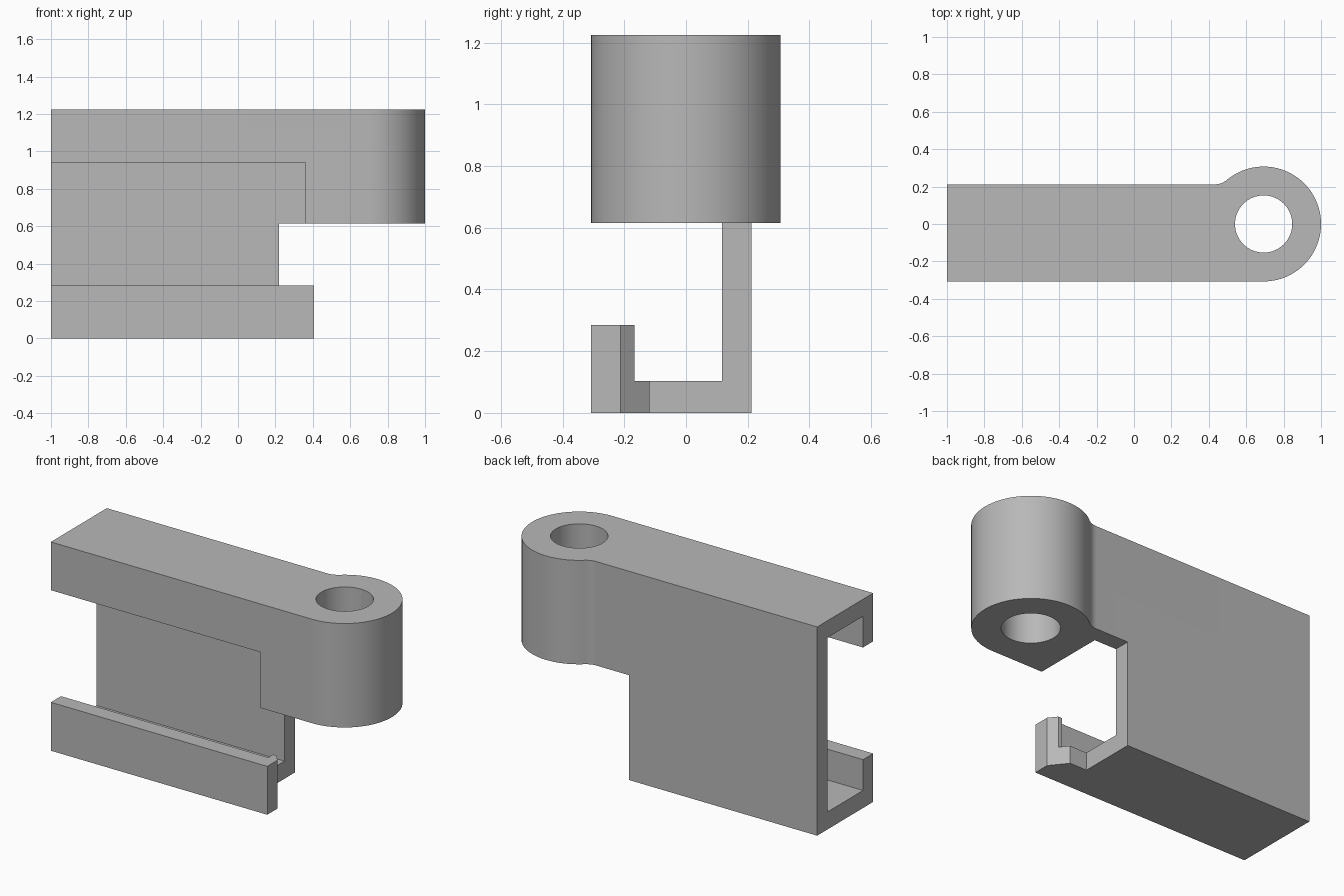
import bpy, bmesh, math

if "Cube" in bpy.data.objects:
    bpy.data.objects.remove(bpy.data.objects["Cube"], do_unlink=True)

grey = bpy.data.materials.new("mid_grey")
grey.use_nodes = True
colour = (0.48, 0.48, 0.48, 1)
grey.diffuse_color = colour
grey.node_tree.nodes["Principled BSDF"].inputs["Base Color"].default_value = colour


def prism(name, outline, low, high):
    """Extrude a plan outline from one height to another."""
    bm = bmesh.new()
    face = bm.faces.new([bm.verts.new((x, y, low)) for x, y in outline])
    top = bmesh.ops.extrude_face_region(bm, geom=[face])["geom"]
    for v in top:
        if isinstance(v, bmesh.types.BMVert):
            v.co.z = high
    bmesh.ops.recalc_face_normals(bm, faces=bm.faces)
    mesh = bpy.data.meshes.new(name)
    bm.to_mesh(mesh)
    bm.free()
    mesh.materials.append(grey)
    ob = bpy.data.objects.new(name, mesh)
    bpy.context.collection.objects.link(ob)
    return ob


def box(x0, x1, y0, y1):
    return [(x0, y0), (x1, y0), (x1, y1), (x0, y1)]


def arc(cx, cy, r, a0, a1, steps):
    angles = [a0 + (a1 - a0) * i / steps for i in range(steps + 1)]
    return [(cx + r * math.cos(a), cy + r * math.sin(a)) for a in angles]


def combine(target, other, operation):
    """Apply a boolean and discard the second solid."""
    other.hide_render = True
    mod = target.modifiers.new("combine", "BOOLEAN")
    mod.operation, mod.solver, mod.object = operation, "EXACT", other
    bpy.context.view_layer.objects.active = target
    bpy.ops.object.modifier_apply(modifier=mod.name)
    bpy.data.objects.remove(other, do_unlink=True)


# Shared dimensions
LEFT, FRONT, BACK = -1.0, -0.307, 0.212
LIP, WALL = -0.213, 0.117           # inner faces of front lips and back wall
MID, TOP = 0.615, 1.225
CX, R, FILLET = 0.693, 0.307, 0.1   # barrel centre, radius, blend radius

# Upper arm and round barrel, blended into the back wall
fy = BACK + FILLET
fx = CX - math.sqrt((R + FILLET) ** 2 - fy ** 2)
meet = math.atan2(fy, fx - CX)
plan = [(LEFT, FRONT)]
plan += arc(CX, 0, R, -math.pi / 2, meet, 64)
plan += arc(fx, fy, FILLET, meet - math.pi, -math.pi / 2, 10)[1:]
plan += [(LEFT, BACK)]
bracket = prism("hinge_bracket", plan, MID, TOP)
combine(bracket, prism("bore", arc(CX, 0, 0.153, 0, math.tau, 64)[:-1], 0.5, 1.4), "DIFFERENCE")
combine(bracket, prism("upper_pocket", box(-1.2, 0.362, LIP, WALL), 0.5, 1.125), "DIFFERENCE")
combine(bracket, prism("upper_opening", box(-1.2, 0.362, -0.5, -0.1), 0.5, 0.942), "DIFFERENCE")

# Lower channel with back wall, floor and projecting front lip
plan = [(LEFT, FRONT), (0.405, FRONT), (0.405, LIP), (0.33, -0.119),
        (0.22, -0.119), (0.22, BACK), (LEFT, BACK)]
channel = prism("lower_channel", plan, 0, MID)
pocket = [(-1.2, LIP), (0.345, LIP), (0.345, -0.167), (0.5, -0.167), (0.5, WALL), (-1.2, WALL)]
combine(channel, prism("lower_pocket", pocket, 0.103, 0.8), "DIFFERENCE")
combine(channel, prism("lower_opening", box(-1.2, 0.6, -0.5, -0.1), 0.284, 0.8), "DIFFERENCE")

# Join into one solid
combine(bracket, channel, "UNION")
bpy.ops.object.select_all(action="DESELECT")
bracket.select_set(True)
bpy.context.view_layer.objects.active = bracket
bpy.ops.object.shade_smooth_by_angle(angle=math.radians(30))
